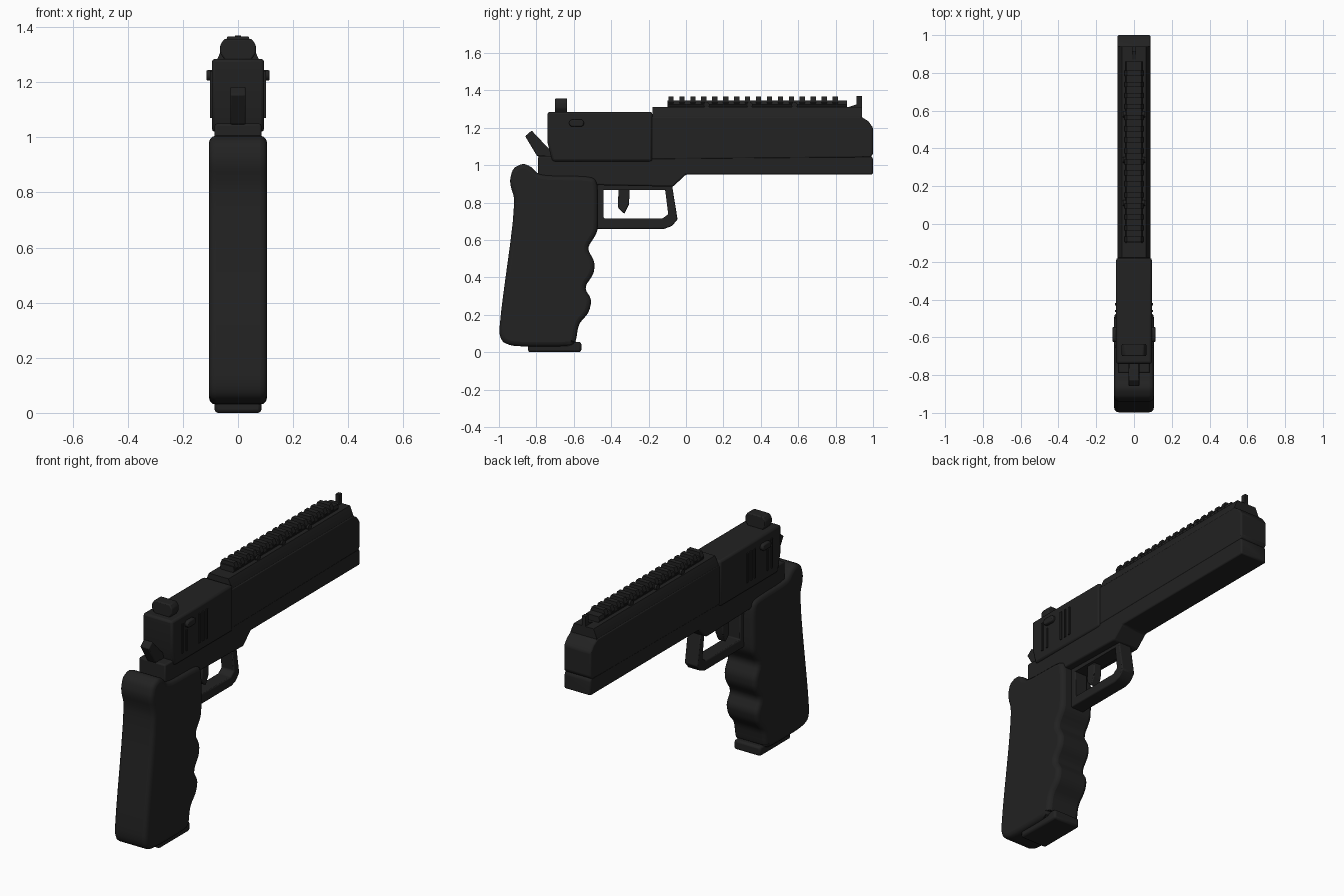
import bpy, bmesh, math

mat = bpy.data.materials.new("matte black")
mat.diffuse_color = (0.016, 0.016, 0.016, 1)


def finish(name, bm, bevel=0.0, segs=2):
    bmesh.ops.recalc_face_normals(bm, faces=bm.faces)
    me = bpy.data.meshes.new(name)
    bm.to_mesh(me)
    bm.free()
    me.materials.append(mat)
    ob = bpy.data.objects.new(name, me)
    bpy.context.collection.objects.link(ob)
    bpy.context.view_layer.objects.active = ob
    ob.select_set(True)
    bpy.ops.object.shade_smooth_by_angle(angle=math.radians(35))
    ob.select_set(False)
    if bevel:
        m = ob.modifiers.new("bevel", 'BEVEL')
        m.width, m.segments = bevel, segs
        m.limit_method, m.angle_limit = 'ANGLE', math.radians(32)
        m.use_clamp_overlap = False
    return ob


def prism(name, pts, hw, bevel=0.0, segs=2, x=0.0):
    """Side profile (y, z) extruded across x."""
    bm = bmesh.new()
    f = bm.faces.new([bm.verts.new((x - hw, y, z)) for y, z in pts])
    r = bmesh.ops.extrude_face_region(bm, geom=[f])
    for v in r['geom']:
        if isinstance(v, bmesh.types.BMVert):
            v.co.x = x + hw
    return finish(name, bm, bevel, segs)


def section(name, pts, y0, y1, bevel=0.0):
    """Cross-section (x, z) extruded along y."""
    bm = bmesh.new()
    f = bm.faces.new([bm.verts.new((x, y0, z)) for x, z in pts])
    r = bmesh.ops.extrude_face_region(bm, geom=[f])
    for v in r['geom']:
        if isinstance(v, bmesh.types.BMVert):
            v.co.y = y1
    return finish(name, bm, bevel)


def box(name, hw, y0, y1, z0, z1, bevel=0.0, x=0.0):
    return prism(name, [(y0, z0), (y1, z0), (y1, z1), (y0, z1)], hw, bevel, x=x)


def smooth(pts, n=2):
    for _ in range(n):
        out = []
        for a, b in zip(pts, pts[1:] + pts[:1]):
            out += [(a[0] * .8 + b[0] * .2, a[1] * .8 + b[1] * .2),
                    (a[0] * .2 + b[0] * .8, a[1] * .2 + b[1] * .8)]
        pts = out
    return pts


# grip with finger grooves and rounded rims
grip = [(-0.785, 0.945), (-0.825, 0.99), (-0.87, 1.01), (-0.925, 0.985), (-0.945, 0.91),
        (-0.91, 0.80), (-1.003, 0.12), (-0.985, 0.055), (-0.92, 0.03), (-0.605, 0.03),
        (-0.588, 0.06), (-0.575, 0.15), (-0.52, 0.21), (-0.503, 0.28), (-0.545, 0.345),
        (-0.492, 0.42), (-0.488, 0.485), (-0.53, 0.555), (-0.48, 0.63), (-0.47, 0.67),
        (-0.47, 0.88), (-0.485, 0.93), (-0.54, 0.942)]
prism("grip", smooth(grip), 0.105, 0.024, 3)
box("magazine_base", 0.085, -0.845, -0.56, 0.0, 0.055, 0.012)

# lower frame and slide
prism("frame", [(-0.79, 0.90), (-0.07, 0.885), (0.0, 0.95), (1.0, 0.95), (1.0, 1.035),
                (0.99, 1.05), (-0.79, 1.05)], 0.085, 0.008)
prism("slide_front", [(-0.2, 1.03), (0.985, 1.04), (1.0, 1.06), (1.0, 1.2), (0.975, 1.235),
                      (0.935, 1.26), (-0.2, 1.26)], 0.087, 0.008)
prism("slide_rear", [(-0.715, 1.02), (-0.18, 1.02), (-0.18, 1.285), (-0.74, 1.285),
                     (-0.74, 1.12)], 0.095, 0.012)
section("top_rib", [(-0.085, 1.25), (0.085, 1.25), (0.083, 1.265), (0.063, 1.312),
                    (-0.063, 1.312), (-0.083, 1.265)], -0.178, 0.94)

# accessory rail with teeth and side bolts
section("rail_base", [(-0.035, 1.305), (0.035, 1.305), (0.046, 1.325), (0.04, 1.345),
                      (-0.04, 1.345), (-0.046, 1.325)], -0.10, 0.86)
for i in range(16):
    y = -0.08 + 0.0585 * i
    section(f"rail_tooth_{i}", [(-0.04, 1.32), (0.04, 1.32), (0.05, 1.337), (0.038, 1.366),
                                (-0.038, 1.366), (-0.05, 1.337)], y - 0.014, y + 0.014)
for i, y in enumerate((0.11, 0.34, 0.58)):
    ring = [(y + 0.016 * math.cos(a * math.pi / 6), 1.322 + 0.016 * math.sin(a * math.pi / 6))
            for a in range(12)]
    prism(f"rail_bolt_{i}", ring, 0.057)

# sights
prism("front_sight", [(0.85, 1.305), (0.94, 1.305), (0.94, 1.37), (0.912, 1.37),
                      (0.912, 1.325)], 0.011)
section("rear_sight", [(-0.048, 1.28), (0.048, 1.28), (0.065, 1.305), (0.065, 1.335),
                       (0.05, 1.357), (-0.05, 1.357), (-0.065, 1.335), (-0.065, 1.305)],
        -0.70, -0.635, 0.006)

# hammer
prism("hammer", [(-0.86, 1.155), (-0.825, 1.185), (-0.745, 1.10), (-0.70, 1.06),
                 (-0.70, 1.03), (-0.76, 1.05), (-0.795, 1.047)], 0.028, 0.005)

# trigger guard and trigger
prism("trigger_guard", [(-0.48, 0.895), (-0.48, 0.66), (-0.115, 0.66), (-0.075, 0.675),
                        (-0.045, 0.71), (-0.075, 0.895), (-0.115, 0.895), (-0.095, 0.738),
                        (-0.125, 0.715), (-0.44, 0.715), (-0.44, 0.895)], 0.042, 0.006)
box("guard_top", 0.042, -0.47, -0.08, 0.868, 0.90)
prism("trigger", [(-0.36, 0.88), (-0.365, 0.775), (-0.33, 0.74), (-0.305, 0.79),
                  (-0.30, 0.88)], 0.025, 0.005)

# slide ridges and catch knobs on both sides
for s, side in ((-1, "left"), (1, "right")):
    for i, y in enumerate((-0.65, -0.61, -0.495, -0.46, -0.425)):
        top = 1.19 if i == 1 else 1.24
        box(f"ridge_{side}_{i}", 0.007, y - 0.006, y + 0.006, 1.07, top, x=s * 0.094)
    knob = [(-0.605 if math.cos(a) < 0 else -0.565, 1.225) for a in
            [(k + .5) * math.pi / 6 for k in range(12)]]
    knob = [(p[0] + 0.02 * math.cos((k + .5) * math.pi / 6),
             p[1] + 0.02 * math.sin((k + .5) * math.pi / 6)) for k, p in enumerate(knob)]
    prism(f"catch_{side}", knob, 0.015, 0.006, x=s * 0.1)
